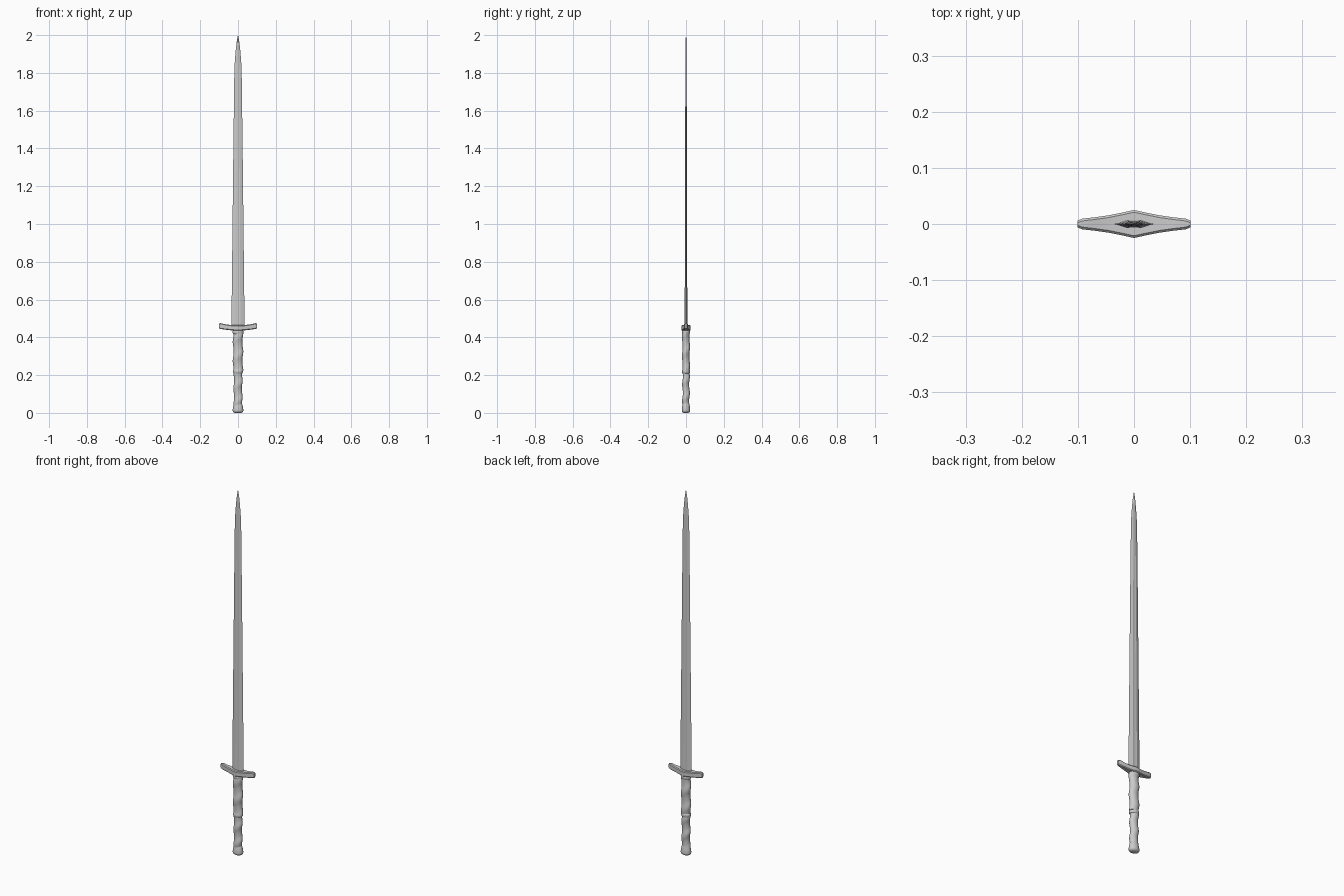
import bpy, bmesh, math

if "Cube" in bpy.data.objects:
    bpy.data.objects.remove(bpy.data.objects["Cube"])


def loft(name, rings, smooth=True):
    """Skin closed rings of points and cap both ends."""
    bm = bmesh.new()
    loops = [[bm.verts.new(p) for p in ring] for ring in rings]
    n = len(loops[0])
    for a, b in zip(loops, loops[1:]):
        for i in range(n):
            j = (i + 1) % n
            bm.faces.new((a[i], a[j], b[j], b[i]))
    bm.faces.new(loops[0][::-1])
    bm.faces.new(loops[-1])
    bmesh.ops.recalc_face_normals(bm, faces=bm.faces)
    mesh = bpy.data.meshes.new(name)
    bm.to_mesh(mesh)
    bm.free()
    obj = bpy.data.objects.new(name, mesh)
    bpy.context.collection.objects.link(obj)
    if smooth:
        bpy.ops.object.select_all(action='DESELECT')
        obj.select_set(True)
        bpy.context.view_layer.objects.active = obj
        bpy.ops.object.shade_smooth_by_angle(angle=math.radians(40))
    return obj


def ellipse(rx, ry, z, n=32):
    return [(rx * math.cos(2 * math.pi * i / n), ry * math.sin(2 * math.pi * i / n), z)
            for i in range(n)]


# Blade: tapering flattened diamond with a shallow central fuller
section = [(1, 0), (0.36, 0.85), (0.14, 0.75), (-0.14, 0.75), (-0.36, 0.85),
           (-1, 0), (-0.36, -0.85), (-0.14, -0.75), (0.14, -0.75), (0.36, -0.85)]
blade = [(0.45, 0.035, 0.0085), (0.9, 0.030, 0.007), (1.4, 0.0245, 0.0055),
         (1.8, 0.0195, 0.004), (1.86, 0.017, 0.0037), (1.91, 0.013, 0.0032),
         (1.96, 0.0075, 0.0025), (1.985, 0.0035, 0.0017), (2.0, 0.0005, 0.0004)]
loft("blade", [[(x * w, y * t, z) for x, y in section] for z, w, t in blade], False)

# Crossguard: pointed at the middle in plan, ends swept slightly upwards
half = [(0.0, 0.025, 0.435, 0.464), (0.02, 0.0205, 0.436, 0.464),
        (0.045, 0.0155, 0.438, 0.466), (0.07, 0.012, 0.441, 0.470),
        (0.092, 0.0095, 0.444, 0.475), (0.101, 0.006, 0.447, 0.474)]
stations = [(-x, y, b, t) for x, y, b, t in half[:0:-1]] + half
guard = []
for x, y, b, t in stations:
    c = 0.004
    guard.append([(x, -y + c, b), (x, y - c, b), (x, y, b + c), (x, y, t - c),
                  (x, y - c, t), (x, -y + c, t), (x, -y, t - c), (x, -y, b + c)])
loft("crossguard", guard)


# Grip: two sections with a spiral wrap
def wrapped_grip(name, z0, z1, rx, ry, turns, phase):
    rings, steps, n = [], 60, 32
    for k in range(steps + 1):
        u = k / steps
        z = z0 + (z1 - z0) * u
        ring = []
        for i in range(n):
            a = 2 * math.pi * i / n
            s = 0.5 + 0.5 * math.cos(a - 2 * math.pi * turns * u + phase)
            f = 0.86 + 0.2 * s ** 1.5
            ring.append((rx * f * math.cos(a), ry * f * math.sin(a), z))
        rings.append(ring)
    return loft(name, rings)


wrapped_grip("upper_grip", 0.225, 0.425, 0.0265, 0.0205, 2, 0)
wrapped_grip("lower_grip", 0.04, 0.215, 0.0235, 0.0195, 2, math.pi)

# Collars at the middle and the top of the grip
for name, z, rx, ry in [("middle_collar", 0.22, 0.026, 0.021),
                        ("top_collar", 0.428, 0.0285, 0.021)]:
    loft(name, [ellipse(rx * f, ry * f, z + d) for d, f in
                [(-0.011, 0.85), (-0.007, 0.97), (0, 1), (0.007, 0.97), (0.011, 0.85)]])

# Pommel: flared knob with a rounded base
pommel = [(0.0, 0.018, 0.013), (0.004, 0.0245, 0.019), (0.009, 0.0278, 0.0222),
          (0.016, 0.0283, 0.0225), (0.03, 0.0265, 0.021), (0.042, 0.0235, 0.019),
          (0.052, 0.02, 0.0165)]
loft("pommel", [ellipse(rx, ry, z) for z, rx, ry in pommel])
